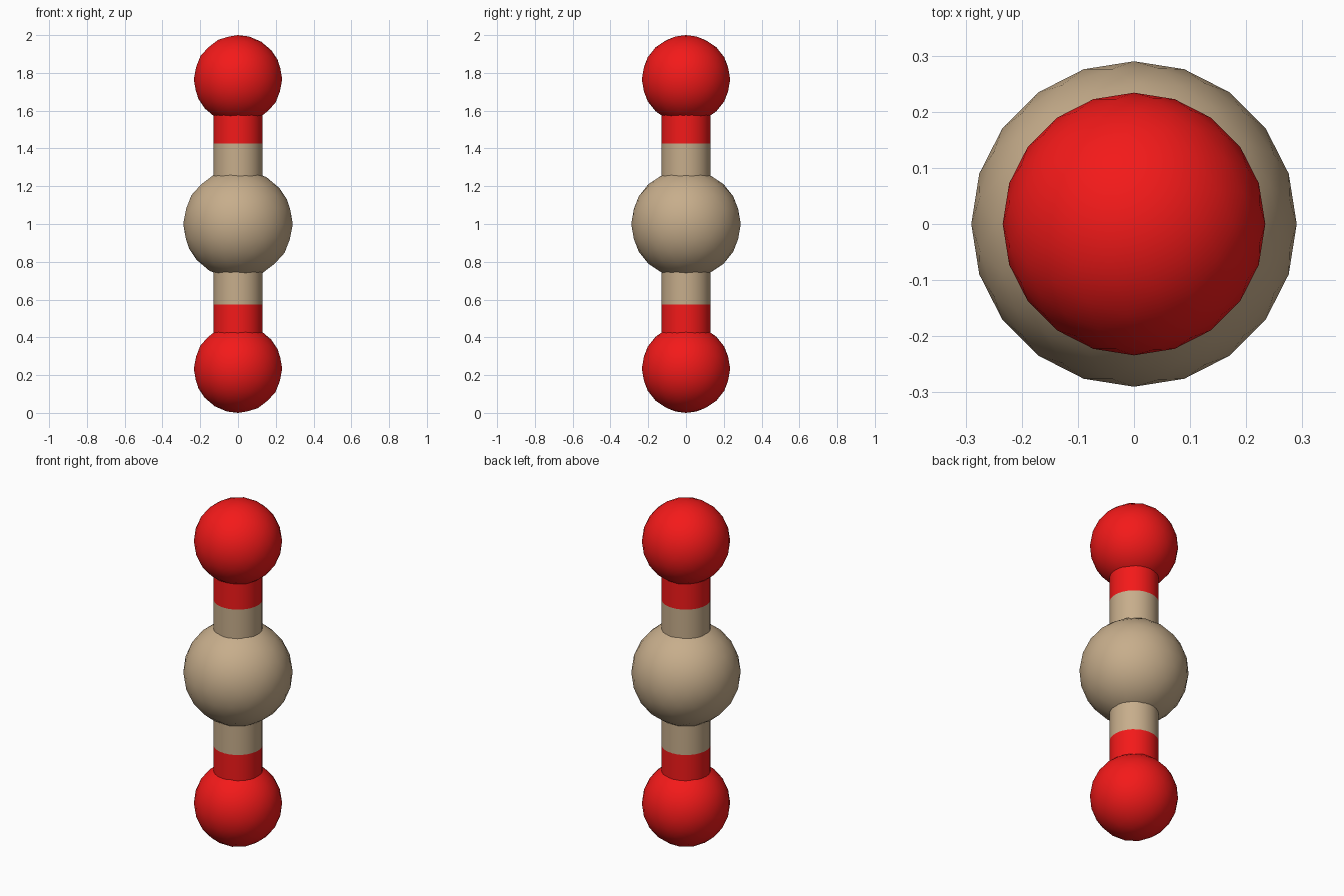
import bpy

if "Cube" in bpy.data.objects:
    bpy.data.objects.remove(bpy.data.objects["Cube"])

def material(name, rgb):
    m = bpy.data.materials.new(name)
    m.diffuse_color = (*rgb, 1)
    m.use_nodes = True
    m.node_tree.nodes["Principled BSDF"].inputs["Base Color"].default_value = m.diffuse_color
    return m

RED = material("red", (0.9, 0.01, 0.01))
TAN = material("tan", (0.57, 0.42, 0.26))

def finish(name, mat):
    ob = bpy.context.object
    ob.name = name
    ob.data.materials.append(mat)
    bpy.ops.object.shade_smooth_by_angle(angle=0.7)

def ball(name, z, r, mat):
    bpy.ops.mesh.primitive_ico_sphere_add(subdivisions=3, radius=r, location=(0, 0, z))
    finish(name, mat)

def rod(name, z0, z1, mat):
    # open tube: its ends are hidden in a ball or meet the next rod
    bpy.ops.mesh.primitive_cylinder_add(vertices=32, radius=0.13, depth=abs(z1 - z0),
                                        end_fill_type='NOTHING', location=(0, 0, (z0 + z1) / 2))
    finish(name, mat)

# central ball
ball("centre_ball", 1.0, 0.29, TAN)

# outer balls and two-coloured rods, mirrored about the centre
for side, s in (("upper", 1), ("lower", -1)):
    ball(side + "_ball", 1 + s * 0.766, 0.234, RED)
    rod(side + "_rod_inner", 1 + s * 0.24, 1 + s * 0.425, TAN)
    rod(side + "_rod_outer", 1 + s * 0.425, 1 + s * 0.59, RED)
